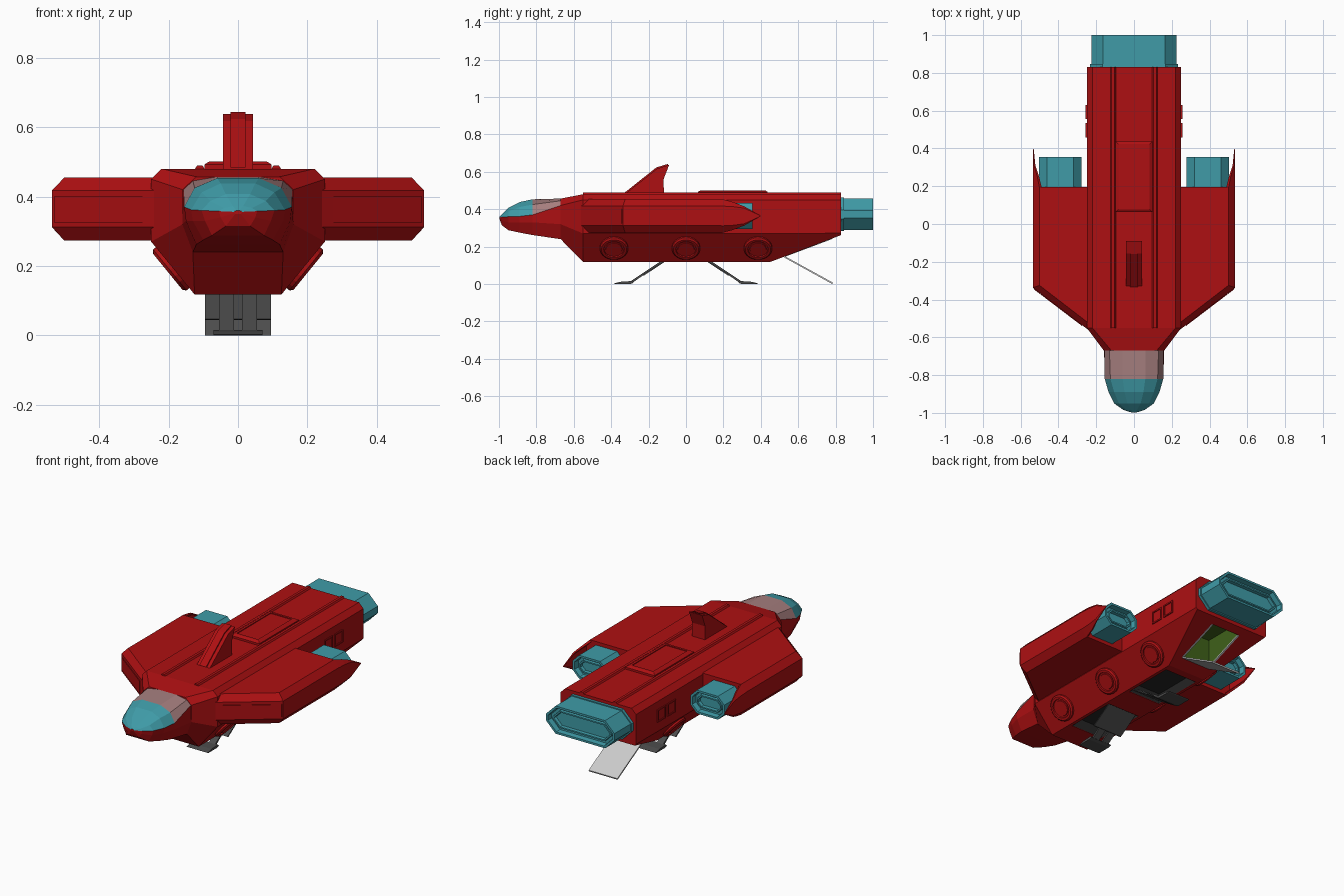
import bpy, bmesh, math
from mathutils import Matrix, Vector

if "Cube" in bpy.data.objects:
    bpy.data.objects.remove(bpy.data.objects["Cube"])


def material(name, rgb):
    m = bpy.data.materials.new(name)
    m.diffuse_color = (*rgb, 1)
    m.use_nodes = True
    m.node_tree.nodes["Principled BSDF"].inputs["Base Color"].default_value = m.diffuse_color
    return m


RED = material("red_paint", (0.42, 0.005, 0.006))
TEAL = material("teal", (0.05, 0.33, 0.39))
PINK = material("tinted_glass", (0.38, 0.21, 0.21))
DARK = material("dark_metal", (0.018, 0.018, 0.018))
GREY = material("leg_grey", (0.07, 0.07, 0.07))
LIGHT = material("ramp_grey", (0.55, 0.55, 0.55))
GREEN = material("green_interior", (0.05, 0.12, 0.01))


def finish(bm, name, mats):
    mesh = bpy.data.meshes.new(name)
    bm.to_mesh(mesh)
    bm.free()
    for m in mats:
        mesh.materials.append(m)
    ob = bpy.data.objects.new(name, mesh)
    bpy.context.collection.objects.link(ob)
    return ob


def loft(name, rings, mats, pick=lambda i, j: 0):
    """Skin closed rings of 3D points; pick(section, strip) gives the material slot."""
    bm = bmesh.new()
    vs = [[bm.verts.new(p) for p in r] for r in rings]
    n = len(rings[0])
    for i in range(len(vs) - 1):
        for j in range(n):
            k = (j + 1) % n
            f = bm.faces.new((vs[i][j], vs[i][k], vs[i + 1][k], vs[i + 1][j]))
            f.material_index = pick(i, j)
    bm.faces.new(vs[0])
    bm.faces.new(vs[-1])
    bmesh.ops.recalc_face_normals(bm, faces=bm.faces)
    return finish(bm, name, mats)


def sym(y, half):
    """Full ring at y from a right-hand half section of (x, z)."""
    return [(x, y, z) for x, z in half] + [(-x, y, z) for x, z in reversed(half)]


def prism(name, profile, x0, x1, mat):
    return loft(name, [[(x, y, z) for y, z in profile] for x in (x0, x1)], [mat])


def block(name, x0, x1, y0, y1, z0, z1, mat):
    return prism(name, [(y0, z0), (y1, z0), (y1, z1), (y0, z1)], x0, x1, mat)


# Main fuselage
body = [(.125, .118), (.25, .27), (.25, .45), (.22, .48)]
hull = loft("fuselage", [
    sym(-.67, [(.13, .24), (.16, .32), (.16, .42), (.12, .457)]),
    sym(-.55, body), sym(.45, body),
    sym(.83, [(.242, .262), (.25, .272), (.25, .45), (.22, .48)])], [RED])

# Nose with canopy: two hull strips, sill, shoulder and roof
nose = [
    (-.67, [(.13, .24), (.16, .32), (.157, .42), (.13, .445), (.06, .457)]),
    (-.82, [(.12, .262), (.15, .33), (.155, .37), (.125, .425), (.06, .453)]),
    (-.89, [(.10, .275), (.13, .33), (.135, .362), (.105, .412), (.05, .438)]),
    (-.95, [(.075, .288), (.095, .33), (.105, .36), (.08, .387), (.035, .407)]),
    (-.985, [(.035, .315), (.05, .34), (.055, .358), (.04, .367), (.015, .373)]),
    (-.998, [(.008, .350), (.012, .353), (.012, .356), (.009, .358), (.004, .36)])]
loft("nose_and_canopy", [sym(y, h) for y, h in nose], [RED, TEAL, PINK],
     lambda i, j: 0 if j not in range(2, 7) else (2 if i == 0 else 1))


# Recessed openings: cutter plus an inward-facing liner
def opening(name, hx, y0, y1, zb0, zb1, top, mat):
    cut = block(name + "_cutter", -hx - .002, hx + .002, y0 - .002, y1 + .002, 0, top + .002, RED)
    cut.hide_render = True
    cut.hide_set(True)
    mod = hull.modifiers.new(name, 'BOOLEAN')
    mod.object = cut
    mod.operation = 'DIFFERENCE'
    mod.solver = 'EXACT'
    liner = prism(name + "_liner", [(y0, zb0), (y1, zb1), (y1, top), (y0, top)], -hx, hx, mat)
    bm = bmesh.new()
    bm.from_mesh(liner.data)
    low = min(bm.faces, key=lambda f: f.calc_center_median().z)
    bmesh.ops.delete(bm, geom=[low], context='FACES')
    bmesh.ops.reverse_faces(bm, faces=bm.faces)
    bm.to_mesh(liner.data)
    bm.free()


opening("front_gear_bay", .105, -.40, -.09, .119, .119, .18, DARK)
opening("rear_gear_bay", .105, .09, .40, .119, .119, .18, DARK)
opening("ramp_doorway", .092, .53, .78, .15, .244, .32, GREEN)

# Boarding ramp with doorway frame
prism("boarding_ramp", [(.525, .142), (.53, .148), (.785, .008), (.782, 0)], -.095, .095, LIGHT)
for s in (1, -1):
    prism("doorway_frame", [(.53, .146), (.78, .240), (.78, .247), (.53, .153)],
          s * .088, s * .098, LIGHT)

# Landing legs, front and rear
for s, tag in ((-1, "front"), (1, "rear")):
    for x in (-.055, .012):
        prism(tag + "_leg_strut", [(s * .09, .142), (s * .105, .142), (s * .30, .012), (s * .285, .008)],
              x, x + .043, GREY)
    prism(tag + "_leg_panel", [(s * .10, .128), (s * .11, .128), (s * .235, .048), (s * .225, .045)],
          -.095, .095, GREY)
    prism(tag + "_foot", [(s * .28, .006), (s * .29, .016), (s * .35, .012), (s * .387, .003),
                          (s * .38, 0), (s * .30, 0)], -.07, .07, GREY)

# Dorsal fin with a raised spine, hatch and ridges
fin = [(-.33, .478), (-.155, .617), (-.09, .637), (-.12, .56), (-.118, .478)]
prism("dorsal_fin", fin, -.043, .043, RED)
prism("fin_spine", [(y - .004, z + .006) for y, z in fin], -.022, .022, RED)
loft("roof_hatch", [[(sx * w, .25 + sy * l, z) for sx, sy in ((1, 1), (-1, 1), (-1, -1), (1, -1))]
                    for w, l, z in ((.097, .187, .475), (.097, .187, .492), (.083, .173, .501),
                                    (.07, .16, .501), (.07, .16, .496))], [RED])
for s in (1, -1):
    loft("roof_ridge", [[(s * x, y, z) for x, z in ((.095, .478), (.102, .489), (.118, .489), (.125, .478))]
                        for y in (-.55, .83)], [RED])


# Engine nozzles: octagonal tubes with stepped recessed ends
def engine(name, cx, cz, hw, hh, ch, y0, y1):
    def ring(y, d):
        w, h, c = hw - d, hh - d, ch - d * .5
        pts = [(w, h - c), (w - c, h), (c - w, h), (-w, h - c),
               (-w, c - h), (c - w, -h), (w - c, -h), (w, c - h)]
        return [(cx + x, y, cz + z) for x, z in pts]
    loft(name, [ring(y, d) for y, d in ((y0, -.006), (y0 + .018, -.006), (y0 + .018, 0), (y1, 0),
                (y1, .012), (y1 - .03, .016), (y1 - .03, .03), (y1 - .016, .032),
                (y1 - .016, .04), (y1 - .035, .042))], [TEAL])


engine("main_engine", 0, .373, .226, .083, .062, .828, 1.0)

for s in (1, -1):
    engine("side_engine", s * .39, .364, .112, .070, .042, .17, .355)

    # Side pod with chamfered outer edges
    full = [(.24, -.562), (.535, -.337), (.535, .195), (.24, .195)]
    inset = [(.24, -.525), (.50, -.325), (.50, .195), (.24, .195)]
    loft("side_pod", [[(s * x, y, z) for x, y in o] for o, z in
                      ((inset, .273), (full, .312), (full, .418), (inset, .455))], [RED])

    # Pointed guard trailing behind the pod
    guard = []
    for y, x, hi, ho, t in ((.19, .50, .091, .053, .012), (.25, .512, .075, .05, .010),
                            (.31, .529, .052, .042, .007), (.398, .534, .003, .002, .003)):
        outer = [(x, hi), (.535, ho), (.535, -ho), (x, -hi)]
        inner = [(x - t, -hi + t * .6), (.535 - t, -ho * .9), (.535 - t, ho * .9), (x - t, hi - t * .6)]
        guard.append([(s * a, y, .364 + b) for a, b in outer + inner])
    loft("pod_guard", guard, [RED])

    # Panel on the pod's slanted leading face
    loft("pod_front_panel", [[(s * x, y + d, z) for x, y, z in
         ((.275, -.535, .325), (.53, -.341, .325), (.53, -.341, .40), (.275, -.535, .40))]
         for d in (0, -.005)], [RED])

    # Square side windows with recessed panes
    for y in (.497, .593):
        loft("side_window", [[(s * x, y + a * h, .365 + b * h) for a, b in
             ((1, 1), (-1, 1), (-1, -1), (1, -1))]
             for x, h in ((.245, .038), (.256, .038), (.256, .03), (.251, .03))], [RED])

    # Round ports on the slanted lower flanks
    out = Vector((s * .775, 0, -.632))
    up = Vector((s * .632, 0, .775))
    for y in (-.385, 0, .385):
        c = Vector((s * .1885, y, .195))
        loft("round_port", [[c + out * d + r * (up * math.sin(a) + Vector((0, math.cos(a), 0)))
             for a in [2 * math.pi * k / 20 for k in range(20)]]
             for d, r in ((-.01, .076), (.010, .076), (.018, .068), (.018, .055),
                          (.010, .053), (.010, .045), (.015, .043))], [RED])
